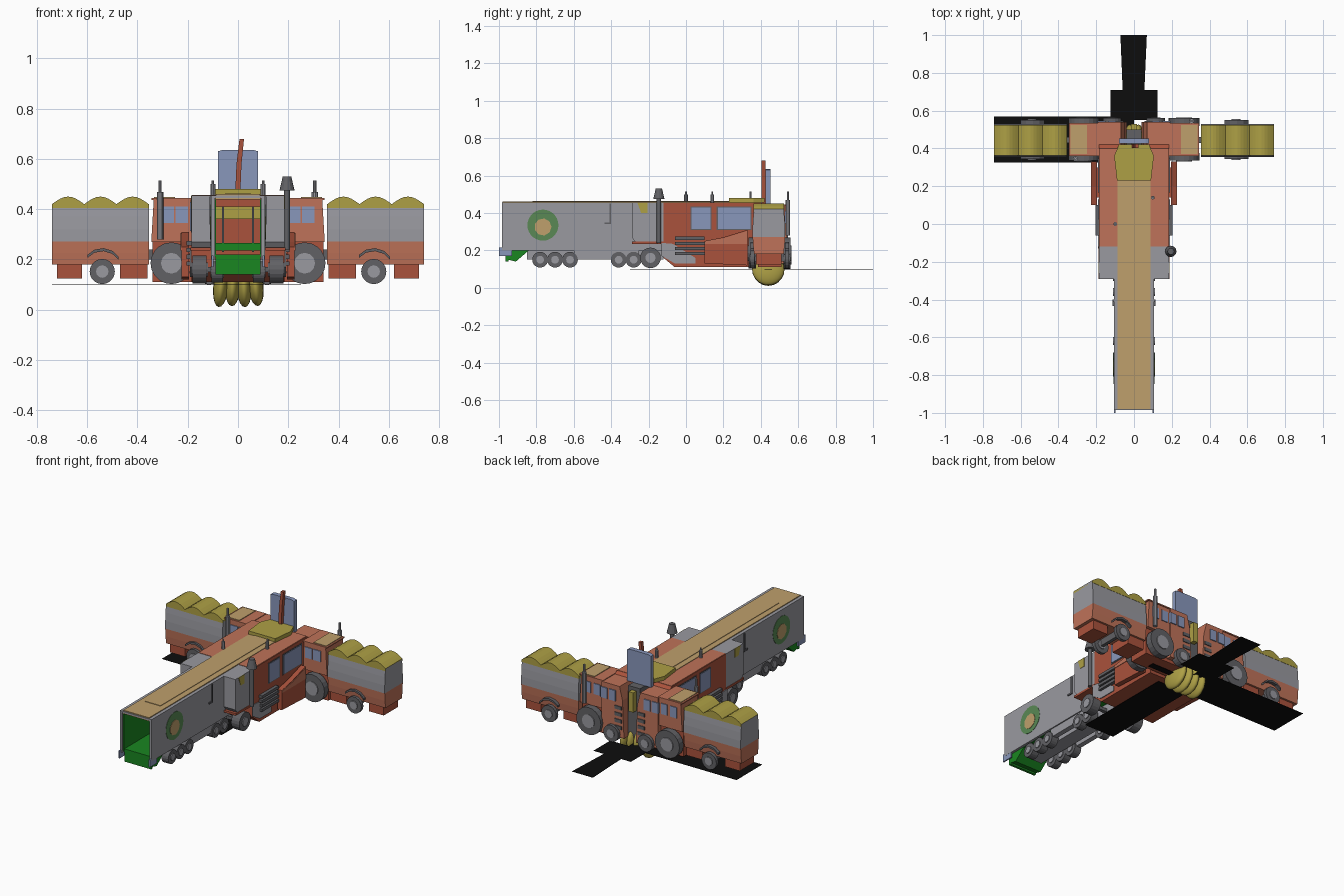
import bpy, math
from math import sin, cos, pi
from mathutils import Matrix, Vector

if "Cube" in bpy.data.objects:
    bpy.data.objects.remove(bpy.data.objects["Cube"])


def material(name, r, g, b):
    m = bpy.data.materials.new(name)
    m.use_nodes = True
    m.diffuse_color = (r, g, b, 1)
    m.node_tree.nodes["Principled BSDF"].inputs["Base Color"].default_value = (r, g, b, 1)
    return m


RED = material("brick red", .40, .085, .045)
SALMON = material("salmon", .52, .17, .10)
GREY = material("mid grey", .32, .32, .35)
DARK = material("dark grey", .12, .12, .13)
TAN = material("tan", .52, .35, .15)
YELLOW = material("straw yellow", .42, .35, .06)
GREEN = material("bright green", .01, .24, .015)
LEAF = material("leaf green", .10, .25, .09)
BLUE = material("window blue", .25, .31, .50)
BLACK = material("black", .004, .004, .004)


def mesh(name, verts, faces, mat):
    me = bpy.data.meshes.new(name)
    me.from_pydata(verts, [], faces)
    me.materials.append(mat)
    ob = bpy.data.objects.new(name, me)
    bpy.context.collection.objects.link(ob)
    return ob


def prism(name, pts, axis, a, b, mat):
    """Extrude a 2D outline along an axis from a to b."""
    a, b = min(a, b), max(a, b)
    place = {"x": lambda p, t: (t, p[0], p[1]),
             "y": lambda p, t: (p[0], t, p[1]),
             "z": lambda p, t: (p[0], p[1], t)}[axis]
    n = len(pts)
    area = sum(pts[i - 1][0] * pts[i][1] - pts[i][0] * pts[i - 1][1] for i in range(n))
    if (area < 0) != (axis == "y"):
        pts = pts[::-1]
    verts = [place(p, t) for t in (a, b) for p in pts]
    faces = [tuple(range(n))[::-1], tuple(range(n, 2 * n))]
    faces += [(i, (i + 1) % n, n + (i + 1) % n, n + i) for i in range(n)]
    return mesh(name, verts, faces, mat)


def box(name, x0, x1, y0, y1, z0, z1, mat):
    x0, x1 = sorted((x0, x1))
    return prism(name, [(x0, y0), (x1, y0), (x1, y1), (x0, y1)], "z", z0, z1, mat)


def disc(name, axis, u, v, r, a, b, mat, n=20):
    pts = [(u + r * cos(2 * pi * i / n), v + r * sin(2 * pi * i / n)) for i in range(n)]
    return prism(name, pts, axis, a, b, mat)


def wheel(name, axis, u, v, r, a, b):
    disc(name, axis, u, v, r, a, b, DARK)
    a, b = min(a, b), max(a, b)
    disc(name + "_hub", axis, u, v, r * .5, a - .005, b + .005, GREY, 12)


def exhaust(name, x, y, z0, z1, r):
    disc(name + "_pipe", "z", x, y, r * .5, z0, z1, GREY, 10)
    disc(name + "_muffler", "z", x, y, r, z0, z0 + (z1 - z0) * .8, GREY, 10)


# Open trailer: floor, roof, end sill
box("trailer_floor", -.09, .09, -.97, -.12, .20, .22, GREEN)
box("trailer_roof", -.105, .105, -.985, -.12, .445, .455, GREY)
box("roof_lining", -.09, .09, -.98, -.12, .438, .445, TAN)
box("roof_panel", -.087, .087, -.98, .24, .455, .46, TAN)
box("roof_strip", -.052, .052, -.82, .24, .46, .463, TAN)
box("front_ramp", -.09, .09, -.965, -.95, .14, .205, GREEN)
prism("ramp_wedge", [(-.95, .20), (-.95, .15), (-.91, .14), (-.84, .20)], "x", -.09, .09, GREEN)
box("inner_bar", -.09, .09, -.3, -.28, .235, .265, GREEN)
box("inner_bulkhead", -.09, .09, -.14, -.13, .22, .36, RED)
box("inner_cover", -.09, .09, -.15, -.13, .36, .41, YELLOW)
box("chassis", -.045, .045, -.85, -.12, .15, .20, GREY)

for s, side in ((1, "left"), (-1, "right")):
    # Trailer walls and emblem
    box(side + "_trailer_wall", s * .092, s * .107, -.985, -.12, .20, .455, GREY)
    box(side + "_trailer_lining", s * .087, s * .092, -.975, -.12, .21, .44, GREEN)
    box(side + "_inner_post", s * .055, s * .063, -.3, -.29, .23, .41, DARK)
    disc(side + "_emblem_ring", "x", -.765, .335, .083, s * .107, s * .109, LEAF, 28)
    disc(side + "_emblem_centre", "x", -.765, .325, .046, s * .109, s * .111, TAN, 9)
    box(side + "_sill_flap", s * .098, s * .106, -1, -.93, .17, .215, BLUE)
    box(side + "_underframe", s * .07, s * .10, -.6, -.25, .15, .20, GREY)
    box(side + "_handle", s * .107, s * .113, -.41, -.40, .34, .45, DARK)
    box(side + "_handle_foot", s * .107, s * .113, -.435, -.40, .34, .35, DARK)
    for i, y in enumerate((-.78, -.70, -.62, -.36, -.28)):
        wheel(f"{side}_trailer_wheel_{i}", "x", y, .15, .042, s * .06, s * .105)

    # Grey front shoulders of the cab with wheel
    prism(side + "_shoulder", [(-.29, .27), (-.27, .245), (-.12, .245), (-.12, .455), (-.29, .455)],
          "x", s * .107, s * .185, GREY)
    box(side + "_shoulder_trim", s * .11, s * .188, -.29, -.12, .235, .248, RED)
    prism(side + "_shoulder_patch", [(-.26, .455), (-.24, .40), (-.205, .40), (-.205, .455)],
          "x", s * .185, s * .187, YELLOW)
    wheel(side + "_cab_front_wheel", "x", -.19, .16, .055, s * .125, s * .18)
    box(side + "_axle", 0, s * .13, -.2, -.18, .15, .17, DARK)

    # Cab flank: skirt, louvres, windows, running panel
    prism(side + "_cab_skirt", [(-.13, .24), (-.13, .17), (-.06, .13), (.05, .13), (.05, .16), (-.07, .235)],
          "x", s * .185, s * .19, GREY)
    for i in range(4):
        box(f"{side}_louvre_{i}", s * .185, s * .205, -.06, .10, .175 + i * .027, .192 + i * .027, DARK)
    for i, (a, b) in enumerate(((.03, .13), (.17, .345))):
        box(f"{side}_window_frame_{i}", s * .185, s * .187, a - .006, b + .006, .308, .434, DARK)
        box(f"{side}_cab_window_{i}", s * .187, s * .19, a, b, .314, .428, BLUE)
    prism(side + "_running_panel", [(.10, .13), (.33, .12), (.33, .31), (.20, .27), (.10, .25)],
          "x", s * .195, s * .225, RED)
    prism(side + "_panel_stripe", [(.10, .235), (.33, .235), (.33, .305), (.20, .265), (.10, .25)],
          "x", s * .225, s * .228, SALMON)
    box(side + "_panel_bracket", s * .18, s * .2, .14, .30, .15, .22, RED)

    # Tractor body and nose
    prism(side + "_tractor_cab", [(s * .18, .27), (s * .345, .27), (s * .335, .44), (s * .19, .44)],
          "y", .365, .53, SALMON)
    box(side + "_tractor_roof", s * .185, s * .345, .36, .535, .437, .444, SALMON)
    box(side + "_roof_patch", s * .25, s * .335, .37, .525, .444, .448, TAN)
    prism(side + "_tractor_nose", [(s * .04, .13), (s * .19, .13), (s * .19, .44), (s * .07, .44), (s * .05, .36)],
          "y", .41, .54, SALMON)
    box(side + "_tractor_base", s * .05, s * .34, .385, .51, .11, .27, RED)
    for i in range(4):
        box(f"{side}_grille_slot_{i}", s * .055, s * .1, .54, .545, .18 + i * .04, .20 + i * .04, DARK)
    for a in (.095, .15, .205, .268):
        box(f"{side}_rear_window", s * a, s * (a + .043), .53, .546 if a < .19 else .535, .345, .41, BLUE)
    for a in (.198, .255):
        box(f"{side}_front_window", s * a, s * (a + .05), .36, .366, .345, .41, BLUE)
    for face, y0, y1 in (("front", .335, .375), ("rear", .52, .56)):
        wheel(f"{side}_{face}_big_wheel", "y", s * .265, .185, .083, y0, y1)
        arc = [(s * .54 + .062 * cos(t) * 1.2, .165 + .068 * sin(t)) for t in (.5, 1, 1.5, 2, 2.5)]
        arc += [(x, z + .012) for x, z in arc[::-1]]
        prism(f"{side}_{face}_wagon_fender", arc, "y", y0 + .01, y1 - .01, DARK)
        wheel(f"{side}_{face}_wagon_wheel", "y", s * .54, .152, .05, y0 + .01, y1 - .01)
    wheel(side + "_nose_wheel", "y", s * .115, .15, .05, .52, .56)
    box(side + "_hitch", s * .33, s * .38, .43, .46, .20, .24, DARK)

    # Wagon with barrelled sides in two colours
    for part, mat, ring in (("lower", SALMON, ((.18, .079), (.225, .084), (.272, .087))),
                            ("upper", GREY, ((.272, .087), (.32, .087), (.37, .084), (.42, .079)))):
        prof = [(.443 - w, z) for z, w in ring] + [(.443 + w, z) for z, w in ring[::-1]]
        prism(f"{side}_wagon_{part}", prof, "x", s * .355, s * .74, mat)
    for a, b in ((.36, .47), (.62, .72)):
        box(side + "_wagon_block", s * a, s * b, .375, .51, .125, .18, RED)
    box(side + "_wagon_axle", s * .53, s * .55, .35, .54, .14, .18, DARK)
    hay = [(s * (.355 + .385 * i / 24), .42 + .03 * abs(sin(pi * i / 8))) for i in range(25)]
    prism(side + "_hay_load", hay + [(s * .74, .405), (s * .355, .405)], "y", .362, .525, YELLOW)

# Main cab
prism("main_cab", [(-.12, .16), (-.06, .11), (.36, .11), (.40, .25), (.42, .44), (.40, .455), (-.12, .455)],
      "x", -.185, .185, RED)
box("cab_top", -.182, .182, -.12, .40, .455, .457, SALMON)
prism("yellow_hatch", [(-.09, .23), (.09, .23), (.105, .36), (.08, .42), (-.08, .42), (-.105, .36)],
      "z", .457, .48, YELLOW)

# Upright board and bent pole at the junction
prism("upright_board", [(-.08, .44), (.08, .44), (.08, .63), (.06, .636), (-.06, .636), (-.08, .63)],
      "y", .425, .452, BLUE)
prism("bent_pole", [(-.012, .44), (.008, .44), (.014, .58), (.024, .68), (.006, .68), (-.006, .58)],
      "y", .403, .424, RED)
box("junction_core", -.04, .04, .40, .50, .11, .44, DARK)
box("junction_patch", -.015, .015, .50, .53, .30, .42, YELLOW)

# Exhausts
exhaust("right_tractor_exhaust", -.31, .345, .28, .515, .013)
exhaust("left_tractor_exhaust", .305, .545, .28, .515, .013)
exhaust("right_cab_exhaust", -.1, 0, .44, .515, .01)
exhaust("left_cab_exhaust", .1, .14, .44, .515, .01)
disc("tall_stack", "z", .195, -.145, .012, .24, .50, DARK, 12)
bpy.ops.mesh.primitive_cone_add(vertices=12, radius1=.03, radius2=.017, depth=.055,
                                location=(.195, -.145, .502))
cap = bpy.context.object
cap.name = "stack_cap"
cap.data.materials.append(DARK)

# Hanging bale of four rounded ribs
for i in range(4):
    bpy.ops.mesh.primitive_uv_sphere_add(segments=16, ring_count=10, radius=1,
                                         location=(-.066 + i * .045, .44, .1))
    rib = bpy.context.object
    rib.name = f"hanging_rib_{i}"
    rib.scale = (.032, .087, .09 - .004 * (i % 2))
    rib.rotation_euler.y = .12 - .08 * i
    rib.data.materials.append(YELLOW)
    bpy.ops.object.shade_smooth_by_angle()

# Flat black ground plates
box("plate_side", -.74, 0, .325, .57, .098, .10, BLACK)
box("plate_under_cab", -.1, .1, -.3, .33, .098, .10, BLACK)
box("plate_strip", 0, .25, .42, .46, .098, .10, BLACK)
box("plate_rear", -.125, .125, .55, .71, .098, .10, BLACK)
prism("plate_tail", [(-.06, .71), (.055, .71), (.068, 1), (-.072, 1)], "z", .098, .10, BLACK)
